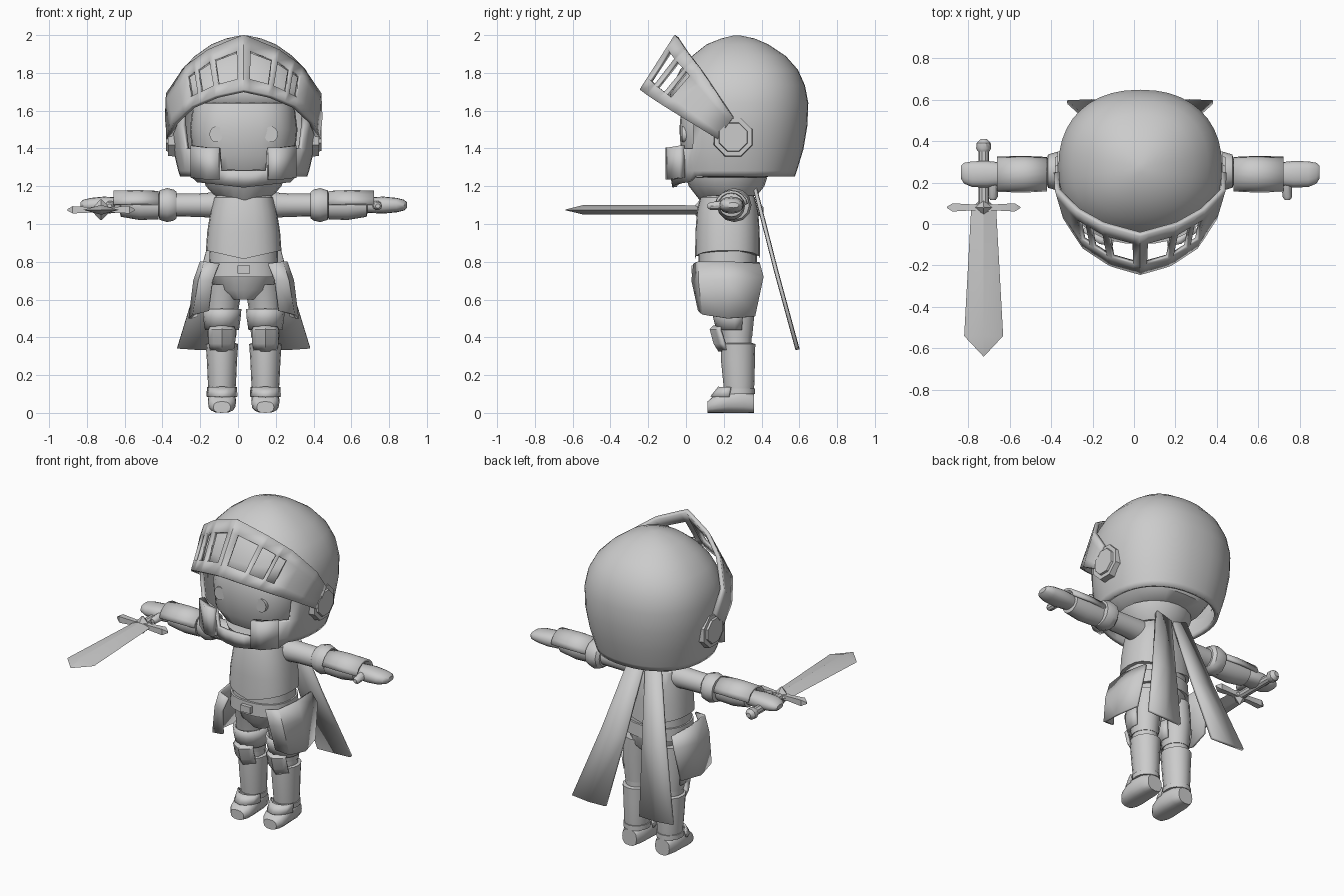
import bpy, bmesh, math
from mathutils import Vector

CX = 0.03  # figure's own centre line
mat = bpy.data.materials.new("plain grey")
mat.diffuse_color = (0.6, 0.6, 0.6, 1)


def make(name, verts, faces, thick=0, recalc=True):
    me = bpy.data.meshes.new(name)
    me.from_pydata([tuple(v) for v in verts], [], faces)
    bm = bmesh.new()
    bm.from_mesh(me)
    if recalc:
        bmesh.ops.recalc_face_normals(bm, faces=bm.faces)
    bm.to_mesh(me)
    bm.free()
    ob = bpy.data.objects.new(name, me)
    ob.location.x = CX
    me.materials.append(mat)
    bpy.context.collection.objects.link(ob)
    if thick:
        m = ob.modifiers.new("thickness", 'SOLIDIFY')
        m.thickness, m.offset = thick, 0
    return ob


def loft(name, rings, axis='z', n=16, p=2.0, warp=None, caps=True, thick=0, skip=None, rot=0):
    """Skin superellipse rings (t, a, b, ra, rb) along an axis."""
    vs, fs = [], []
    for i, (t, a, b, ra, rb) in enumerate(rings):
        for k in range(n):
            w = 2 * math.pi * k / n + rot
            c, s = math.cos(w), math.sin(w)
            u = a + ra * math.copysign(abs(c) ** (2 / p), c)
            v = b + rb * math.copysign(abs(s) ** (2 / p), s)
            q = Vector({'z': (u, v, t), 'x': (t, u, v), 'y': (u, t, v)}[axis])
            vs.append(warp(i, q) if warp else q)
    for i in range(len(rings) - 1):
        for k in range(n):
            f = (i*n + k, i*n + (k+1) % n, (i+1)*n + (k+1) % n, (i+1)*n + k)
            mid = sum((vs[j] for j in f), Vector()) / 4
            if not (skip and skip(i, mid)):
                fs.append(f)
    if caps:
        fs.append(tuple(range(n)))
    if caps or skip:
        fs.append(tuple(range((len(rings)-1)*n, len(rings)*n)))
    return make(name, vs, fs, thick)


def sheet(name, rows, thick, hole=None):
    """Skin a grid of points as a plate."""
    n = len(rows[0])
    fs = [(i*n+k, i*n+k+1, (i+1)*n+k+1, (i+1)*n+k)
          for i in range(len(rows)-1) for k in range(n-1) if not (hole and hole(i, k))]
    return make(name, [v for r in rows for v in r], fs, thick)


def wrap(name, x, y, levels, a0, a1, thick, n=7):
    """Curved upright plate: levels are (z, rx, ry), angles in degrees, -90 faces front."""
    ang = [math.radians(a0 + (a1-a0)*k/(n-1)) for k in range(n)]
    return sheet(name, [[(x + rx*math.cos(a), y + ry*math.sin(a), z) for a in ang]
                        for z, rx, ry in levels], thick)


# ---- head and face
loft("head", [(1.24, 0, .26, .14, .15), (1.28, 0, .26, .22, .24), (1.36, 0, .26, .27, .285),
              (1.5, 0, .26, .285, .295), (1.62, 0, .26, .27, .285), (1.72, 0, .26, .2, .22)], n=28, p=2.8)
loft("neck", [(1.08, 0, .23, .1, .1), (1.26, 0, .24, .1, .1)])
for s in (1, -1):
    loft("eye", [(-.022, s*.145, 1.475, .036, .042), (.01, s*.145, 1.475, .036, .042)], 'y')

# ---- helmet shell: z, half width, front y, back y
prof = [(1.255, .325, -.06, .565), (1.285, .335, -.075, .575), (1.40, .362, -.09, .61),
        (1.52, .38, -.09, .63), (1.64, .382, -.085, .635), (1.73, .362, -.06, .618),
        (1.81, .318, -.02, .582), (1.88, .25, .04, .52), (1.94, .165, .115, .43),
        (1.97, .09, .19, .36), (1.985, .02, .25, .29)]


def chin(i, q):
    if i == 0 and q.y < .05:
        q.z -= .02 + .04*(1 - abs(q.x)/.33)
    return q


def face_opening(i, m):
    return (i in (2, 3) and m.y < .03) or (i == 1 and m.y < 0 and abs(m.x) < .145)


loft("helmet", [(z, 0, (f+b)/2, w, (b-f)/2) for z, w, f, b in prof], n=40, p=2.25,
     warp=chin, caps=False, thick=.025, skip=face_opening)
# raised cheek guards
for s in (1, -1):
    sheet("cheek_guard", [[(s*.13, -.09, z), (s*.19, -.08, z), (s*.27, -.02, z + .01)]
                          for z in (1.235, 1.405)], .035)

# ---- raised visor with slots
top = [(0, -.05, 1.995), (.18, 0, 1.92), (.305, .07, 1.83), (.40, .165, 1.69), (.405, .25, 1.565)]
bot = [(0, -.235, 1.705), (.14, -.195, 1.675), (.27, -.11, 1.62), (.36, .03, 1.535), (.395, .17, 1.45)]


def along(pts, u):
    i = min(int(abs(u)), len(pts)-2)
    q = Vector(pts[i]).lerp(Vector(pts[i+1]), abs(u)-i)
    return Vector((math.copysign(q.x, u), q.y, q.z))


half = [.19, .88, 1.04, 1.55, 1.67, 1.98, 2.4, 3, 4]
cols = [-u for u in reversed(half)] + [0] + half
slots = [(.19, .88), (1.04, 1.55), (1.67, 1.98)]
sheet("visor", [[along(bot, u).lerp(along(top, u), v) for u in cols] for v in (0, .22, .76, 1)], .025,
      hole=lambda i, k: i == 1 and any(a < abs(cols[k]+cols[k+1])/2 < b for a, b in slots))
# visor pivots
for s in (1, -1):
    for nm, x0, x1, r in (("pivot_plate", .34, .40, .115), ("pivot_cap", .39, .412, .085)):
        loft(nm, [(s*x0, .25, 1.46, r, r), (s*x1, .25, 1.46, r*.93, r*.93)], 'x', 8, rot=math.pi/8)


# ---- collar, torso, belt
def collar_dip(i, q):
    if i == 0 and q.y < .15:
        q.z -= .04*max(0, 1 - abs(q.x)/.12)
    return q


loft("collar", [(1.15, 0, .23, .155, .145), (1.2, 0, .215, .2, .2), (1.245, 0, .215, .215, .215),
                (1.25, 0, .22, .14, .15)], n=20, warp=collar_dip)


def plate_dip(i, q):
    if i == 0:
        q.z -= .045*(1 - abs(q.x)/.2)
    return q


loft("breastplate", [(.86, 0, .22, .2, .172), (.96, 0, .22, .193, .17), (1.07, 0, .22, .175, .162),
                     (1.14, 0, .22, .158, .145), (1.18, 0, .23, .1, .1)], n=24, p=2.4, warp=plate_dip)
loft("waist", [(.74, 0, .22, .185, .155), (.87, 0, .22, .18, .155)], n=24, p=2.4)
loft("belt", [(.72, 0, .22, .197, .17), (.80, 0, .22, .192, .168)], n=24, p=2.4)
loft("buckle", [(.03, 0, .76, .062, .038), (.06, 0, .76, .062, .038)], 'y', 4, rot=math.pi/4, p=1.15)
loft("pelvis", [(.60, 0, .24, .07, .10), (.65, 0, .24, .15, .14), (.75, 0, .23, .188, .16)], n=20)

for s in (1, -1):
    # hip plates
    sheet("hip_plate", [[(s*x, y, z) for x, y, z in row] for row in (
        [(.13, .045, .79), (.205, .07, .80), (.225, .22, .80), (.205, .39, .79)],
        [(.165, .035, .70), (.235, .07, .70), (.26, .22, .70), (.235, .41, .72)],
        [(.185, .07, .54), (.265, .09, .52), (.285, .22, .50), (.25, .365, .51)])], .014)
    # cape tails
    sheet("cape_tail", [[(s*x0, y, z), (s*(x0+x1)/2, y + .005, z), (s*x1, y, z + .008)]
                        for z, y, x0, x1 in ((1.18, .365, .005, .11), (.75, .475, .06, .225),
                                             (.335, .588, .12, .352))], .018)

    # ---- legs
    lx = s*.115
    loft("thigh", [(.40, lx, .27, .075, .08), (.55, lx, .265, .088, .1), (.68, s*.1, .25, .095, .12)])
    wrap("thigh_guard", lx, .262, [(.44, .083, .095), (.50, .092, .11), (.55, .096, .12)],
         -200, 20, .014, 11)
    loft("shin", [(.10, lx, .275, .06, .07), (.42, lx, .27, .072, .078)])
    loft("greave", [(.115, lx, .28, .07, .078), (.15, lx, .28, .074, .082), (.28, lx, .275, .08, .09),
                    (.365, lx, .275, .086, .092), (.37, lx, .275, .07, .075)])
    loft("ankle_band", [(.10, lx, .28, .078, .085), (.13, lx, .28, .078, .085)])
    # knee cap
    sheet("knee_cap", [[(lx + x*w, y + abs(x)*.7, z) for x in (-.065, -.04, 0, .04, .065)]
                       for z, y, w in ((.33, .18, .85), (.37, .155, 1), (.44, .135, 1), (.455, .15, .9))], .02)
    # boots
    loft("boot", [(.113, lx, .03, .045, .03), (.14, lx, .042, .066, .042), (.18, lx, .052, .074, .052),
                  (.225, lx, .064, .075, .064), (.31, lx, .062, .07, .062), (.36, lx, .05, .05, .05)],
         'y', 16, 2.6)
    wrap("boot_guard", lx, .26, [(.085, .08, .125), (.135, .076, .085)], -165, -15, .012)

    # ---- arms
    def arm(name, rings, **kw):
        return loft(name, [(s*x, y, z, ry, rz) for x, y, z, ry, rz in rings], 'x', **kw)
    arm("upper_arm", [(.12, .24, 1.10, .07, .07), (.24, .245, 1.10, .064, .062), (.46, .245, 1.10, .06, .06)])
    arm("elbow_guard", [(.355, .25, 1.10, .07, .07), (.37, .255, 1.10, .085, .082), (.405, .255, 1.10, .092, .09),
                        (.445, .255, 1.10, .08, .078), (.45, .25, 1.10, .06, .06)], n=12)
    arm("bracer", [(.45, .24, 1.095, .068, .07), (.55, .24, 1.095, .072, .074), (.65, .24, 1.10, .066, .062),
                   (.655, .24, 1.10, .05, .045)])
    angs = [math.radians(a) for a in range(10, 171, 20)]
    sheet("bracer_plate", [[(s*x, .24 + r*math.cos(a), 1.09 + r*math.sin(a)) for a in angs]
                           for x, r in ((.45, .078), (.56, .083), (.69, .08))], .014)
    arm("hand", [(.63, .24, 1.10, .045, .04), (.68, .24, 1.10, .058, .042), (.74, .24, 1.10, .064, .045),
                 (.81, .24, 1.10, .062, .038), (.85, .245, 1.10, .05, .028), (.865, .25, 1.10, .03, .014)], p=2.3)
    loft("thumb", [(.115, s*.71, 1.095, .012, .012), (.13, s*.71, 1.095, .023, .022),
                   (.21, s*.705, 1.10, .026, .026)], 'y', 10)

# ---- sword
sx, sz = -.755, 1.075
loft("grip", [(.08, sx, sz, .026, .026), (.36, sx, sz, .026, .026)], 'y', 10)
loft("pommel", [(.35, sx, sz, .028, .028), (.365, sx, sz, .036, .036), (.39, sx, sz, .034, .034),
                (.41, sx, sz, .015, .015)], 'y', 10)
loft("blade", [(.08, sx, sz, .06, .024), (-.54, sx, sz, .094, .026), (-.638, sx, sz, .002, .002)], 'y', 4)
loft("crossguard", [(sx - .178, .08, sz, .004, .008), (sx - .15, .08, sz, .036, .035),
                    (sx - .05, .08, sz, .026, .026), (sx, .08, sz, .04, .042), (sx + .05, .08, sz, .026, .026),
                    (sx + .15, .08, sz, .036, .035), (sx + .178, .08, sz, .004, .008)], 'x', 4,
     rot=math.pi/4, p=1.15)
loft("guard_gem", [(sz - .055, sx, .08, .004, .004), (sz, sx, .08, .055, .055),
                   (sz + .055, sx, .08, .004, .004)], 'z', 4)

# ---- shading
for o in bpy.context.scene.objects:
    o.select_set(True)
    bpy.context.view_layer.objects.active = o
bpy.ops.object.shade_smooth_by_angle(angle=math.radians(35))
